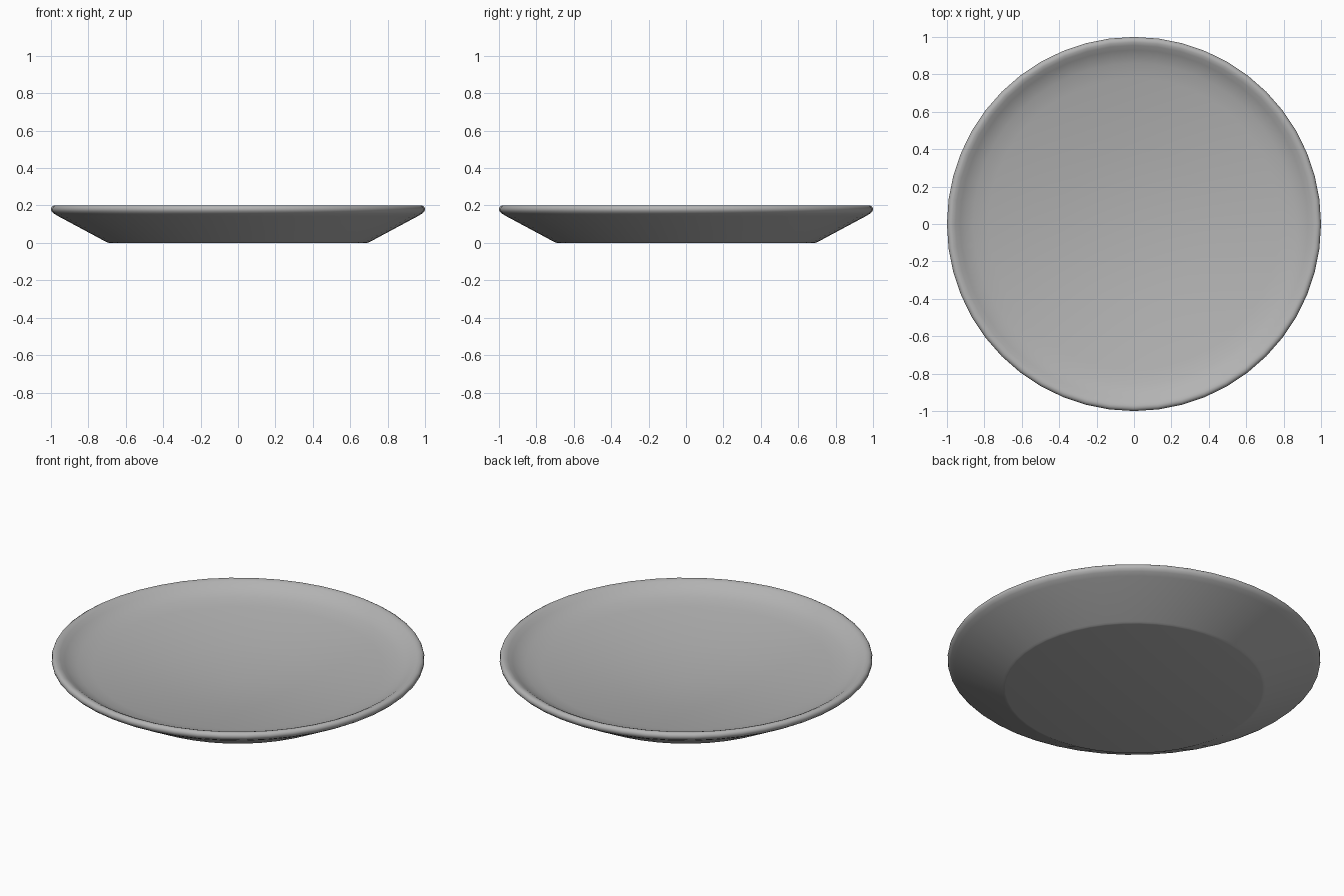
import bpy, bmesh, math

if "Cube" in bpy.data.objects:
    bpy.data.objects.remove(bpy.data.objects["Cube"])

SIDES = 48

# Closed half-profile (radius, height): underside, rounded rim, shallow dished top
profile = [(0, 0), (0.69, 0), (0.698, 0.002), (0.708, 0.007), (0.96, 0.142),
           (0.985, 0.157), (0.998, 0.17), (1.0, 0.182), (0.996, 0.193),
           (0.985, 0.2), (0.972, 0.2), (0.955, 0.193), (0.93, 0.176),
           (0.90, 0.159), (0.86, 0.144), (0.78, 0.126), (0.4, 0.08), (0, 0.045)]

# Revolve the profile into the plate
bm = bmesh.new()
verts = [bm.verts.new((r, 0, z)) for r, z in profile]
edges = [bm.edges.new(pair) for pair in zip(verts, verts[1:])]
bmesh.ops.spin(bm, geom=verts + edges, cent=(0, 0, 0), axis=(0, 0, 1),
               angle=2 * math.pi, steps=SIDES, use_merge=True)
bmesh.ops.remove_doubles(bm, verts=bm.verts, dist=0.0005)
bmesh.ops.recalc_face_normals(bm, faces=bm.faces)
mesh = bpy.data.meshes.new("plate")
bm.to_mesh(mesh)
bm.free()

plate = bpy.data.objects.new("plate", mesh)
bpy.context.collection.objects.link(plate)
bpy.context.view_layer.objects.active = plate
plate.select_set(True)
bpy.ops.object.shade_smooth_by_angle(angle=math.radians(40))

# Dark grey glaze
glaze = bpy.data.materials.new("dark_grey_glaze")
glaze.diffuse_color = (0.45, 0.45, 0.45, 1)
glaze.use_nodes = True
glaze.node_tree.nodes["Principled BSDF"].inputs["Base Color"].default_value = glaze.diffuse_color
mesh.materials.append(glaze)
